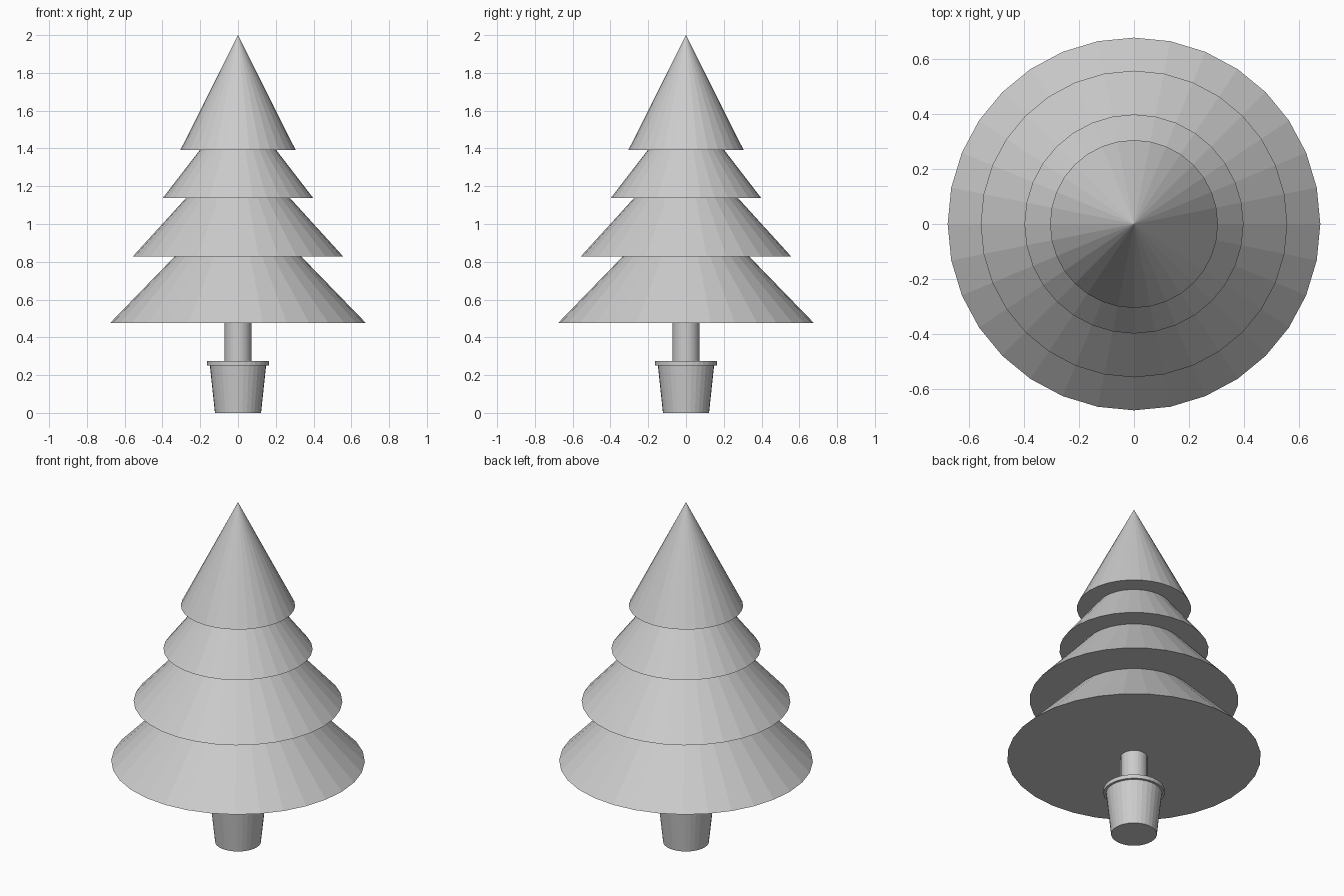
import bpy, bmesh, math

if "Cube" in bpy.data.objects:
    bpy.data.objects.remove(bpy.data.objects["Cube"])

SIDES = 32


def lathe(name, profile):
    """Revolve (radius, z) points around z, flat shaded; radius 0 becomes a pole."""
    bm = bmesh.new()
    rings = []
    for r, z in profile:
        if r == 0:
            rings.append([bm.verts.new((0, 0, z))] * SIDES)
        else:
            rings.append([bm.verts.new((r * math.cos(2 * math.pi * i / SIDES),
                                        r * math.sin(2 * math.pi * i / SIDES), z))
                          for i in range(SIDES)])
    for a, b in zip(rings, rings[1:]):
        for i in range(SIDES):
            j = (i + 1) % SIDES
            bm.faces.new(list(dict.fromkeys((a[i], a[j], b[j], b[i]))))
    bmesh.ops.recalc_face_normals(bm, faces=bm.faces)
    mesh = bpy.data.meshes.new(name)
    bm.to_mesh(mesh)
    bm.free()
    obj = bpy.data.objects.new(name, mesh)
    bpy.context.collection.objects.link(obj)
    return obj


# Foliage: four stacked skirts, each (lower radius, lower z, upper radius)
tiers = [(0.677, 0.476, 0.335), (0.557, 0.828, 0.275),
         (0.398, 1.138, 0.202), (0.305, 1.392, None)]
outline = [(0, tiers[0][1])]
for n, (low_r, low_z, top_r) in enumerate(tiers):
    outline.append((low_r, low_z))
    if top_r:
        outline.append((top_r, tiers[n + 1][1]))
outline.append((0, 2.0))
lathe("foliage", outline)

# Trunk
lathe("trunk", [(0.071, 0.275), (0.071, 0.476)])

# Tapered pot with a stepped rim
lathe("pot", [(0, 0), (0.122, 0), (0.149, 0.252), (0.163, 0.252),
              (0.163, 0.275), (0, 0.275)])
